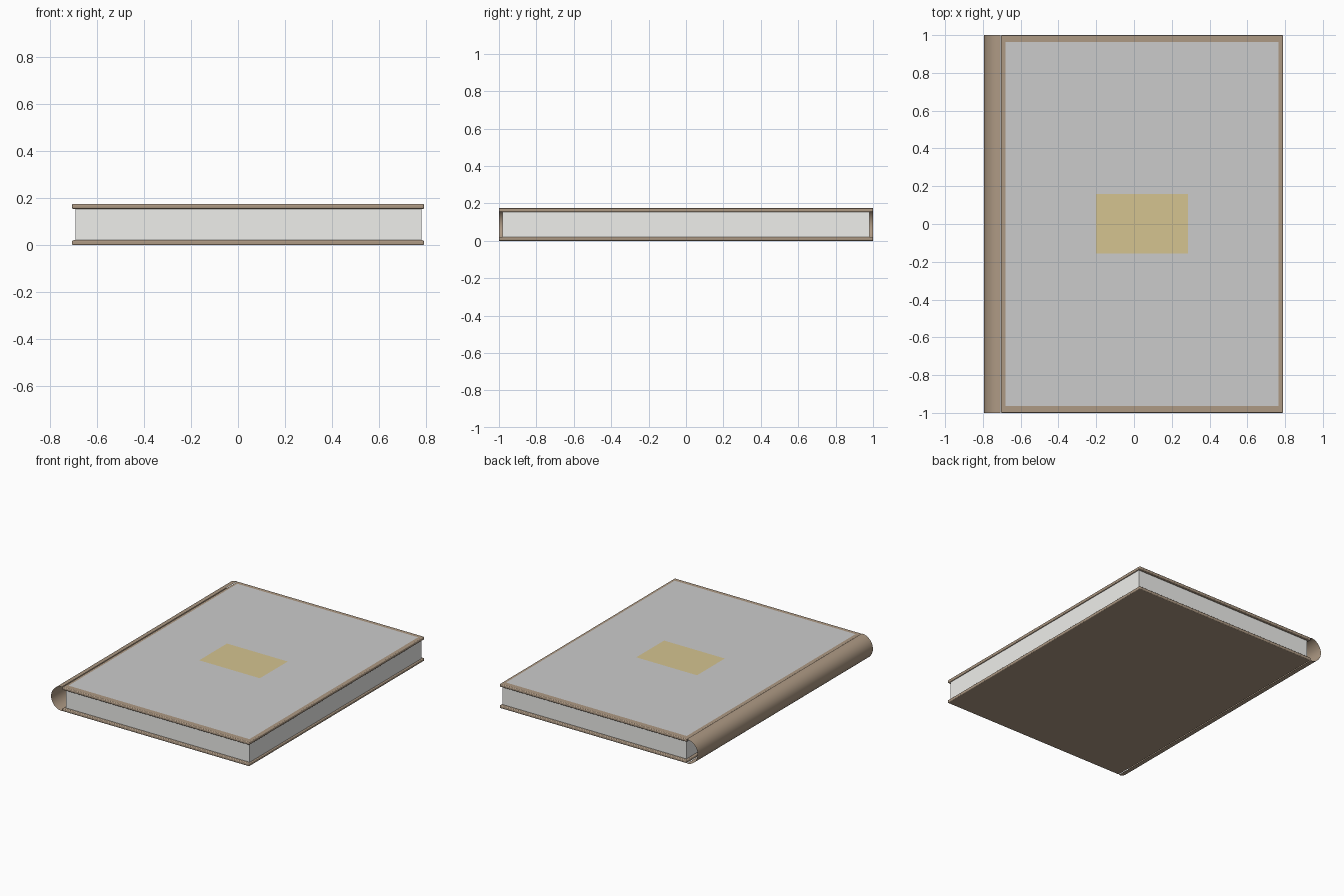
import bpy, math

if "Cube" in bpy.data.objects:
    bpy.data.objects.remove(bpy.data.objects["Cube"])


def material(name, rgb):
    m = bpy.data.materials.new(name)
    m.diffuse_color = (*rgb, 1)
    m.use_nodes = True
    m.node_tree.nodes["Principled BSDF"].inputs["Base Color"].default_value = m.diffuse_color
    return m


leather = material("leather", (0.42, 0.32, 0.23))
gold = material("gold", (0.66, 0.55, 0.28))
paper = material("paper", (0.86, 0.86, 0.83))


def mesh_object(name, verts, faces, mat=None):
    me = bpy.data.meshes.new(name)
    me.from_pydata(verts, [], faces)
    ob = bpy.data.objects.new(name, me)
    bpy.context.collection.objects.link(ob)
    if mat:
        me.materials.append(mat)
    return ob


def box(name, x, y, z, mat=None, bevel=0):
    verts = [(a, b, c) for a in x for b in y for c in z]
    faces = [(0, 1, 3, 2), (4, 6, 7, 5), (0, 4, 5, 1),
             (2, 3, 7, 6), (0, 2, 6, 4), (1, 5, 7, 3)]
    ob = mesh_object(name, verts, faces, mat)
    if bevel:
        mod = ob.modifiers.new("rounded_edges", "BEVEL")
        mod.width, mod.segments = bevel, 3
    return ob


def sheet(name, x, y, z, mat=None):
    return mesh_object(name, [(x[0], y[0], z), (x[1], y[0], z),
                              (x[1], y[1], z), (x[0], y[1], z)], [(0, 1, 2, 3)], mat)


# Two boards and the page block between them
for name, z in (("back_cover", (0, 0.021)), ("front_cover", (0.154, 0.175))):
    box(name, (-0.705, 0.79), (-1, 1), z, leather, 0.006)
box("pages", (-0.69, 0.78), (-0.98, 0.98), (0.019, 0.156), paper)

# Open half-round spine, a single thin shell
n, r = 24, 0.0875
verts, faces = [], []
for i in range(n + 1):
    a = math.pi / 2 + math.pi * i / n
    px, pz = -0.706 + r * math.cos(a), r + r * math.sin(a)
    verts += [(px, -1, pz), (px, 1, pz)]
for i in range(n):
    faces.append((2 * i, 2 * i + 1, 2 * i + 3, 2 * i + 2))
spine = mesh_object("spine", verts, faces, leather)
spine.data.flip_normals()
spine.data.polygons.foreach_set("use_smooth", [True] * n)
if spine.data.polygons[n // 2].normal.x > 0:
    spine.data.flip_normals()

# Inset cover panel and gold title plate
sheet("cover_panel", (-0.68, 0.765), (-0.963, 0.963), 0.1775)
sheet("title_plate", (-0.2, 0.285), (-0.157, 0.16), 0.181, gold)
